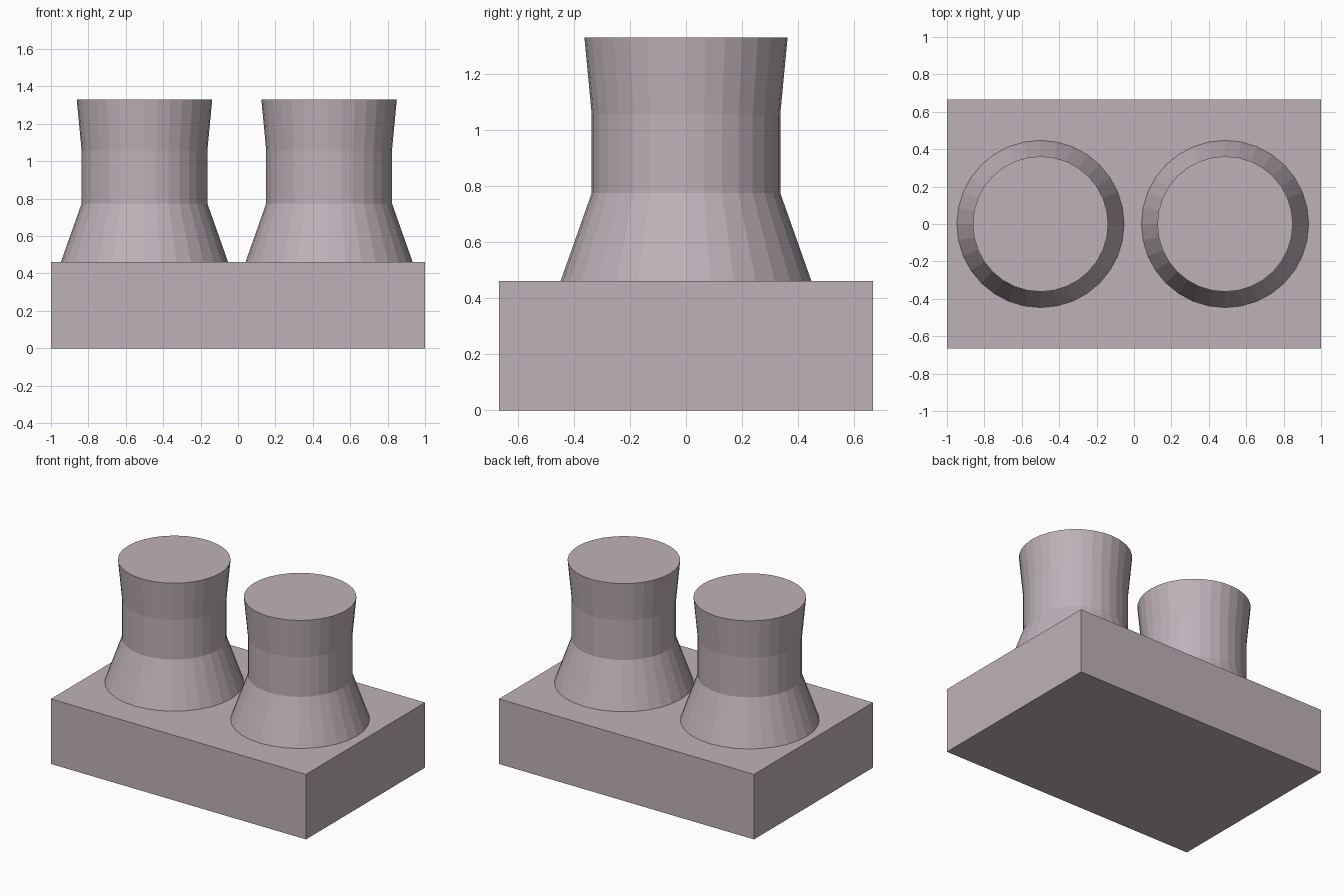
import bpy, bmesh, math

if "Cube" in bpy.data.objects:
    bpy.data.objects.remove(bpy.data.objects["Cube"])

SIDES = 32
BASE_TOP = 0.461
# Tower profile: (radius, height)
PROFILE = [(0.447, BASE_TOP), (0.336, 0.775), (0.336, 1.055), (0.362, 1.329)]

# Mauve-grey concrete
concrete = bpy.data.materials.new("concrete")
concrete.diffuse_color = (0.516, 0.442, 0.485, 1)
concrete.use_nodes = True
concrete.node_tree.nodes["Principled BSDF"].inputs["Base Color"].default_value = concrete.diffuse_color


def finish(bm, name, location=(0, 0, 0)):
    bmesh.ops.recalc_face_normals(bm, faces=bm.faces)
    mesh = bpy.data.meshes.new(name)
    bm.to_mesh(mesh)
    bm.free()
    mesh.materials.append(concrete)
    obj = bpy.data.objects.new(name, mesh)
    obj.location = location
    bpy.context.collection.objects.link(obj)
    return obj


def box(name, size, location):
    bm = bmesh.new()
    bmesh.ops.create_cube(bm, size=1)
    bmesh.ops.scale(bm, vec=size, verts=bm.verts)
    return finish(bm, name, location)


def tower(name, x):
    bm = bmesh.new()
    rings = [[bm.verts.new((r * math.cos(math.tau * i / SIDES),
                            r * math.sin(math.tau * i / SIDES), z))
              for i in range(SIDES)] for r, z in PROFILE]
    for low, high in zip(rings, rings[1:]):
        for i in range(SIDES):
            j = (i + 1) % SIDES
            bm.faces.new((low[i], low[j], high[j], high[i]))
    bm.faces.new(rings[0])
    bm.faces.new(rings[-1])
    return finish(bm, name, (x, 0, 0))


# Rectangular plinth
box("base_block", (2, 1.333, BASE_TOP), (0, 0, BASE_TOP / 2))

# Pair of flared cooling towers with closed tops
tower("left_cooling_tower", -0.50)
tower("right_cooling_tower", 0.487)
